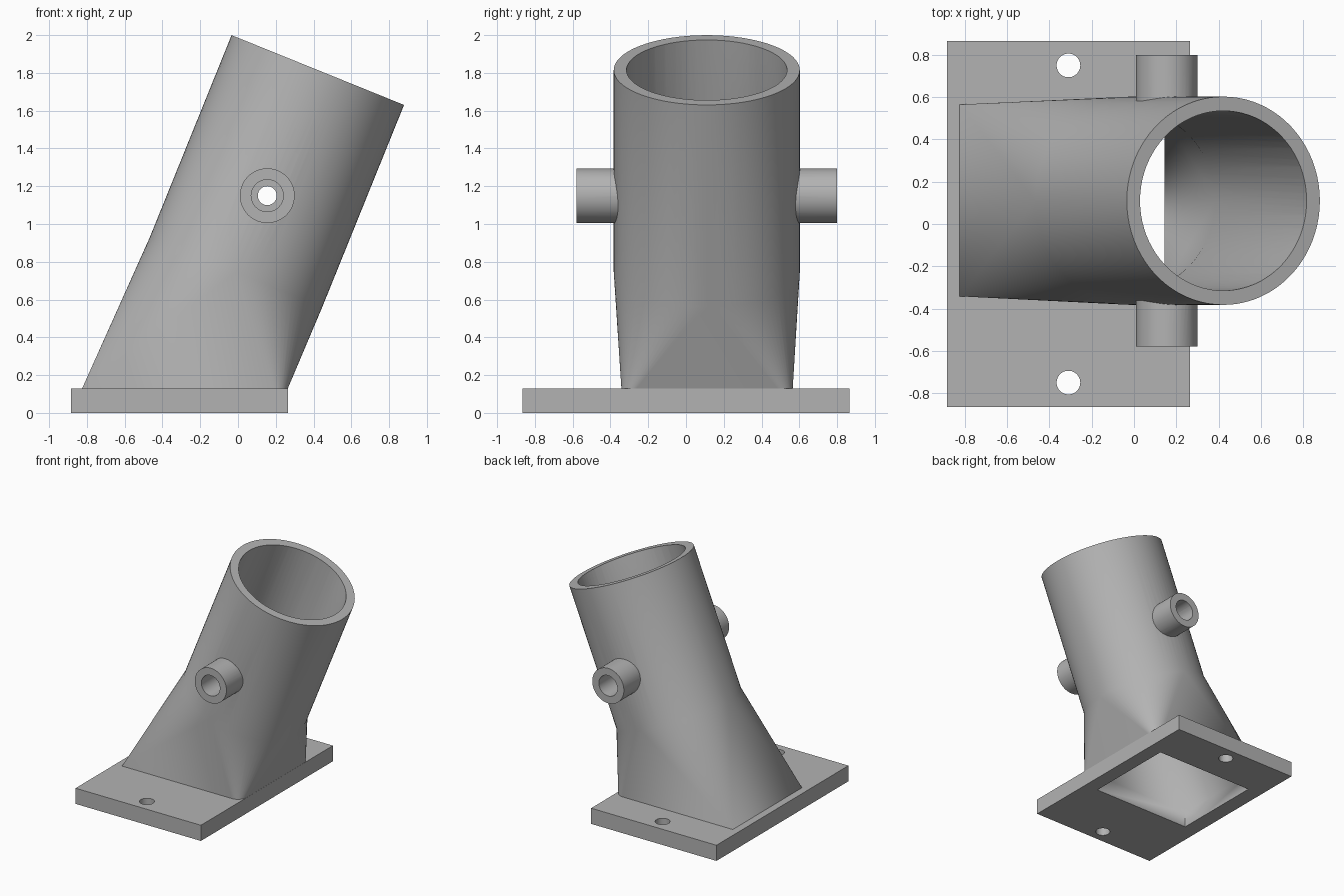
import bpy, bmesh, math
from mathutils import Vector, Matrix

if "Cube" in bpy.data.objects:
    bpy.data.objects.remove(bpy.data.objects["Cube"])

TILT = math.atan2(0.375, 0.927)
AXIS = Vector((math.sin(TILT), 0, math.cos(TILT)))      # tube direction
SIDE = Vector((math.cos(TILT), 0, -math.sin(TILT)))     # across the tube
TOP = Vector((0.4225, 0.11, 1.815))                     # centre of the tube mouth
NECK = TOP - AXIS * 1.154                               # where the round tube begins
PLATE_TOP = 0.13
N = 20                                                  # segments per quarter turn

grey = bpy.data.materials.new("grey")
grey.diffuse_color = (0.45, 0.45, 0.45, 1)
grey.use_nodes = True
grey.node_tree.nodes["Principled BSDF"].inputs["Base Color"].default_value = grey.diffuse_color


def make_object(name, bm):
    bmesh.ops.recalc_face_normals(bm, faces=bm.faces)
    mesh = bpy.data.meshes.new(name)
    bm.to_mesh(mesh)
    bm.free()
    mesh.materials.append(grey)
    ob = bpy.data.objects.new(name, mesh)
    bpy.context.collection.objects.link(ob)
    return ob


def box(name, x0, x1, y0, y1, z0, z1):
    bm = bmesh.new()
    bmesh.ops.create_cube(bm, size=1)
    bmesh.ops.scale(bm, vec=(x1 - x0, y1 - y0, z1 - z0), verts=bm.verts)
    bmesh.ops.translate(bm, vec=((x0 + x1) / 2, (y0 + y1) / 2, (z0 + z1) / 2), verts=bm.verts)
    return make_object(name, bm)


def cylinder(name, a, b, r, segments=48):
    a, b = Vector(a), Vector(b)
    rot = (b - a).to_track_quat('Z', 'Y').to_matrix().to_4x4()
    bm = bmesh.new()
    bmesh.ops.create_cone(bm, cap_ends=True, segments=segments, radius1=r, radius2=r,
                          depth=(b - a).length, matrix=Matrix.Translation((a + b) / 2) @ rot)
    return make_object(name, bm)


def rect_loop(x0, x1, y0, y1, z, right_radius):
    """Rectangle as four corner arcs; the two right corners may be rounded."""
    corners = [(x1, y1, right_radius), (x0, y1, 0), (x0, y0, 0), (x1, y0, right_radius)]
    signs = [(1, 1), (-1, 1), (-1, -1), (1, -1)]
    loop = []
    for q, ((x, y, r), (sx, sy)) in enumerate(zip(corners, signs)):
        for i in range(N + 1):
            t = (q + i / N) * math.pi / 2
            loop.append(Vector((x - sx * r + r * math.cos(t), y - sy * r + r * math.sin(t), z)))
    return loop


def ring_loop(centre, r):
    """Tilted circle, with quarter points doubled to match rect_loop."""
    loop = []
    for q in range(4):
        for i in range(N + 1):
            t = (q + i / N) * math.pi / 2
            loop.append(centre + SIDE * (r * math.cos(t)) + Vector((0, r * math.sin(t), 0)))
    return loop


def loft(name, loops):
    """Skin a closed solid through the loops, bottom to top."""
    bm = bmesh.new()
    cache = {}

    def vert(p):
        key = tuple(round(c, 5) for c in p)
        if key not in cache:
            cache[key] = bm.verts.new(p)
        return cache[key]

    def face(points):
        vs = list(dict.fromkeys(vert(p) for p in points))
        if len(vs) > 2:
            return bm.faces.new(vs)

    for lo, hi in zip(loops, loops[1:]):
        for i in range(len(lo)):
            j = (i + 1) % len(lo)
            face((lo[i], lo[j], hi[j], hi[i]))
    face(loops[0][::-1])
    face(loops[-1])
    bmesh.ops.triangulate(bm, faces=[f for f in bm.faces if len(f.verts) == 4])
    return make_object(name, bm)


def combine(target, other, operation):
    mod = target.modifiers.new(operation.lower(), 'BOOLEAN')
    mod.operation, mod.solver, mod.object = operation, 'EXACT', other
    bpy.context.view_layer.objects.active = target
    bpy.ops.object.modifier_apply(modifier=mod.name)
    bpy.data.objects.remove(other)


# Base plate
holder = box("angled_tube_holder", -0.885, 0.265, -0.865, 0.865, 0, PLATE_TOP)

# Outer body: square foot blending into the tilted tube
foot = (-0.825, 0.264, -0.342, 0.565)
combine(holder, loft("body", [rect_loop(*foot, 0.06, 0.08), rect_loop(*foot, PLATE_TOP, 0.08),
                              ring_loop(NECK, 0.4925), ring_loop(TOP, 0.4925)]), 'UNION')

# Cross pin sleeves on both sides
PX, PZ = 0.155, 1.15
combine(holder, cylinder("sleeve", (PX, -0.58, PZ), (PX, 0.80, PZ), 0.145), 'UNION')

# Hollow inside, open at the mouth and through the plate
opening = (-0.755, 0.145, -0.275, 0.495)
combine(holder, loft("hollow", [rect_loop(*opening, -0.05, 0), rect_loop(*opening, PLATE_TOP, 0),
                                ring_loop(NECK, 0.425), ring_loop(TOP + AXIS * 0.1, 0.425)]),
        'DIFFERENCE')

# Pin hole with a wider bore in each sleeve
combine(holder, cylinder("pin_hole", (PX, -0.9, PZ), (PX, 1.1, PZ), 0.05), 'DIFFERENCE')
for y0, y1 in ((-0.9, -0.385), (0.605, 1.1)):
    combine(holder, cylinder("bore", (PX, y0, PZ), (PX, y1, PZ), 0.085), 'DIFFERENCE')

# Bolt holes in the plate
for y in (-0.75, 0.75):
    combine(holder, cylinder("bolt_hole", (-0.31, y, -0.1), (-0.31, y, 0.3), 0.056), 'DIFFERENCE')

# Smooth curved faces, crisp edges
bpy.ops.object.select_all(action='DESELECT')
holder.select_set(True)
bpy.context.view_layer.objects.active = holder
bpy.ops.object.shade_smooth_by_angle(angle=math.radians(25))
